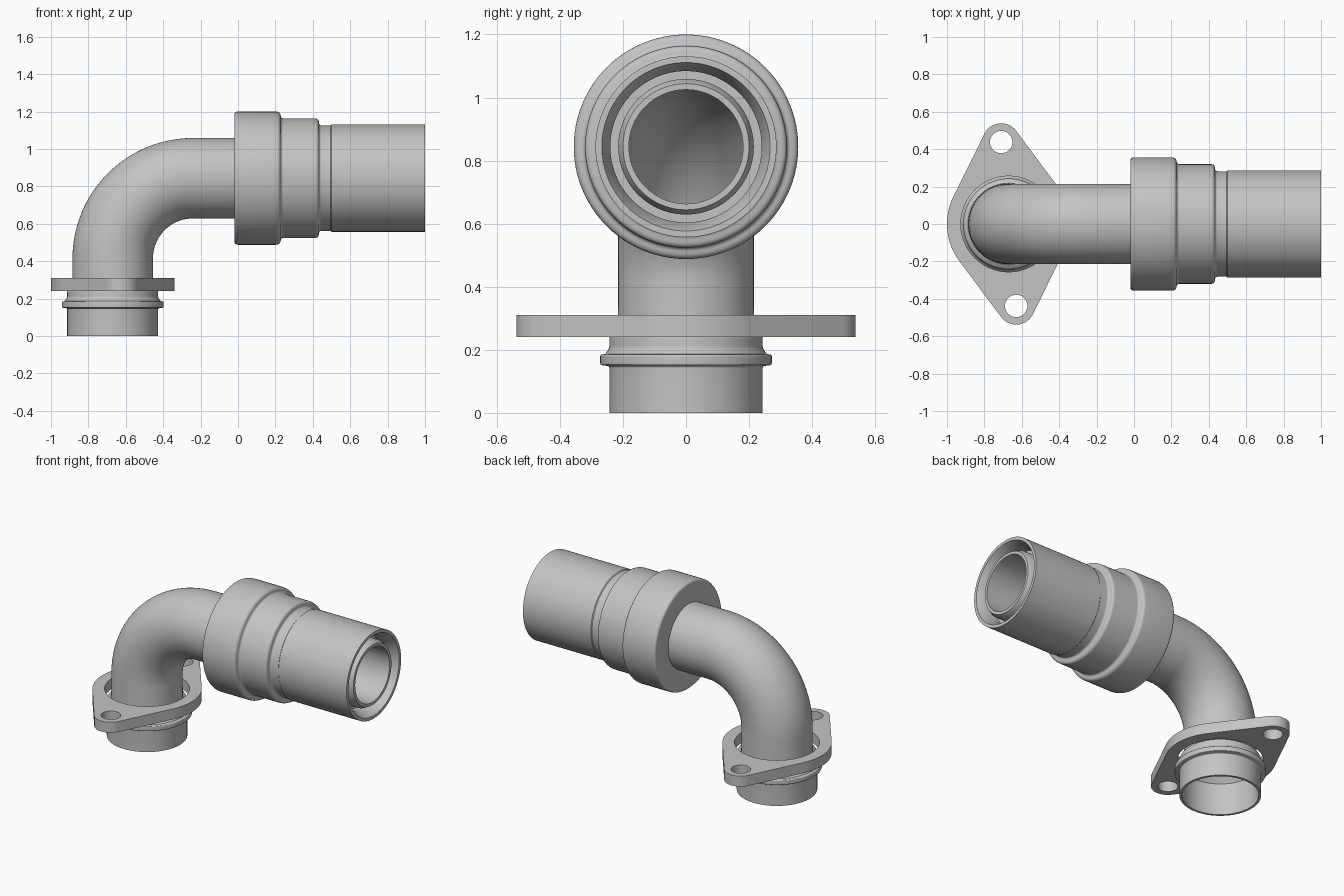
import bpy, bmesh, math
from mathutils import Vector

if "Cube" in bpy.data.objects:
    bpy.data.objects.remove(bpy.data.objects["Cube"])

SIDES = 96
AX, AZ = -0.67, 0.844            # vertical pipe axis (x) and horizontal pipe axis (z)
BEND = 0.43                      # centreline radius of the elbow
BX, BZ = AX + BEND, AZ - BEND    # centre of the bend

steel = bpy.data.materials.new("steel grey")
steel.diffuse_color = (0.55, 0.55, 0.55, 1)
steel.use_nodes = True
steel.node_tree.nodes["Principled BSDF"].inputs["Base Color"].default_value = steel.diffuse_color


def finish(obj):
    obj.data.materials.clear()
    obj.data.materials.append(steel)
    bpy.ops.object.select_all(action='DESELECT')
    obj.select_set(True)
    bpy.context.view_layer.objects.active = obj
    bpy.ops.object.shade_smooth_by_angle(angle=math.radians(30))


def sweep(name, rings):
    """Skin a closed chain of rings (x, z, tilt, radius); tilt 0 faces up, 90 degrees faces +x."""
    bm = bmesh.new()
    loops = []
    for x, z, t, r in rings:
        side = Vector((math.cos(t), 0, -math.sin(t)))
        loops.append([bm.verts.new(Vector((x, 0, z)) + side * (r * math.cos(a))
                                   + Vector((0, r * math.sin(a), 0)))
                      for a in (2 * math.pi * i / SIDES for i in range(SIDES))])
    for k, a in enumerate(loops):
        b = loops[(k + 1) % len(loops)]
        for i in range(SIDES):
            j = (i + 1) % SIDES
            bm.faces.new((a[i], a[j], b[j], b[i]))
    bmesh.ops.recalc_face_normals(bm, faces=bm.faces)
    mesh = bpy.data.meshes.new(name)
    bm.to_mesh(mesh)
    bm.free()
    obj = bpy.data.objects.new(name, mesh)
    bpy.context.collection.objects.link(obj)
    finish(obj)


def rounded(profile, steps=5):
    """Profile of (position, radius, fillet) with each filleted corner turned into a curve."""
    out = []
    for k, (p, r, f) in enumerate(profile):
        c = Vector((p, r))
        if not f:
            out.append(c)
            continue
        a = Vector(profile[k - 1][:2])
        b = Vector(profile[(k + 1) % len(profile)][:2])
        a = c + (a - c).normalized() * f
        b = c + (b - c).normalized() * f
        for i in range(steps + 1):
            t = i / steps
            out.append(a * (1 - t) ** 2 + c * 2 * t * (1 - t) + b * t * t)
    return out


def up(profile):
    return [(AX, p, 0, r) for p, r in rounded(profile)]


def along(profile):
    return [(p, AZ, math.pi / 2, r) for p, r in rounded(profile)]


def elbow(r, n=24):
    return [(BX - BEND * math.cos(t), BZ + BEND * math.sin(t), t, r)
            for t in (math.pi / 2 * i / n for i in range(n + 1))]


# Hollow bent pipe: spigot with sealing bead, elbow, and the inner nozzle, then back along the bore
outside = up([(0, 0.243, 0), (0.148, 0.243, 0.006), (0.152, 0.272, 0.005), (0.184, 0.272, 0.005),
              (0.187, 0.256, 0), (0.205, 0.243, 0.01), (0.245, 0.243, 0.01), (0.265, 0.215, 0.01)])
nozzle = along([(0.96, 0.215, 0), (0.99, 0.2, 0), (0.99, 0.181, 0)])
bore = up([(0.27, 0.181, 0), (0.21, 0.228, 0), (0, 0.228, 0)])
sweep("bent_pipe", outside + elbow(0.215) + nozzle + elbow(0.181)[::-1] + bore)

# Stepped coupling sleeve with an open gap around the nozzle
sweep("coupling_sleeve", along([
    (-0.02, 0.21, 0), (-0.02, 0.356, 0.02), (0.225, 0.356, 0.022), (0.23, 0.32, 0.014),
    (0.43, 0.32, 0.018), (0.435, 0.282, 0.012), (0.495, 0.282, 0), (0.5, 0.287, 0),
    (1.0, 0.287, 0), (1.0, 0.267, 0), (0.94, 0.24, 0), (0.88, 0.24, 0), (0.88, 0.21, 0)]))

# Two-bolt flange: outline wraps a central disc and two opposite lobes
LOBE = Vector((-0.04, 0.438))
DISC_R, LOBE_R, HOLE_R = 0.33, 0.1, 0.06
lean = math.acos((DISC_R - LOBE_R) / LOBE.length)
head = math.atan2(LOBE.y, LOBE.x)


def arc(c, r, a0, a1, n):
    return [(c[0] + r * math.cos(a0 + (a1 - a0) * i / n),
             c[1] + r * math.sin(a0 + (a1 - a0) * i / n)) for i in range(n + 1)]


outline = []
for turn, sign in ((0, 1), (math.pi, -1)):
    h = head + turn
    outline += arc(LOBE * sign, LOBE_R, h - lean, h + lean, 20)
    outline += arc((0, 0), DISC_R, h + lean, h + math.pi - lean, 20)


def circle(c, r, n):
    return arc(c, r, 0, 2 * math.pi, n)[:-1]


curve = bpy.data.curves.new("flange", 'CURVE')
curve.dimensions = '2D'
curve.fill_mode = 'BOTH'
curve.extrude = 0.035
for pts in (outline, circle((0, 0), 0.256, 80), circle(LOBE, HOLE_R, 32), circle(-LOBE, HOLE_R, 32)):
    s = curve.splines.new('POLY')
    s.points.add(len(pts) - 1)
    s.use_cyclic_u = True
    for p, (x, y) in zip(s.points, pts):
        p.co = (x, y, 0, 1)
flange = bpy.data.objects.new("flange", curve)
flange.location = (AX, 0, 0.275)
bpy.context.collection.objects.link(flange)
bpy.context.view_layer.objects.active = flange
flange.select_set(True)
bpy.ops.object.select_all(action='DESELECT')
flange.select_set(True)
bpy.ops.object.convert(target='MESH')
flange = bpy.context.view_layer.objects.active
bm = bmesh.new()
bm.from_mesh(flange.data)
bmesh.ops.remove_doubles(bm, verts=bm.verts, dist=0.0005)
bmesh.ops.recalc_face_normals(bm, faces=bm.faces)
bm.to_mesh(flange.data)
bm.free()
finish(flange)
